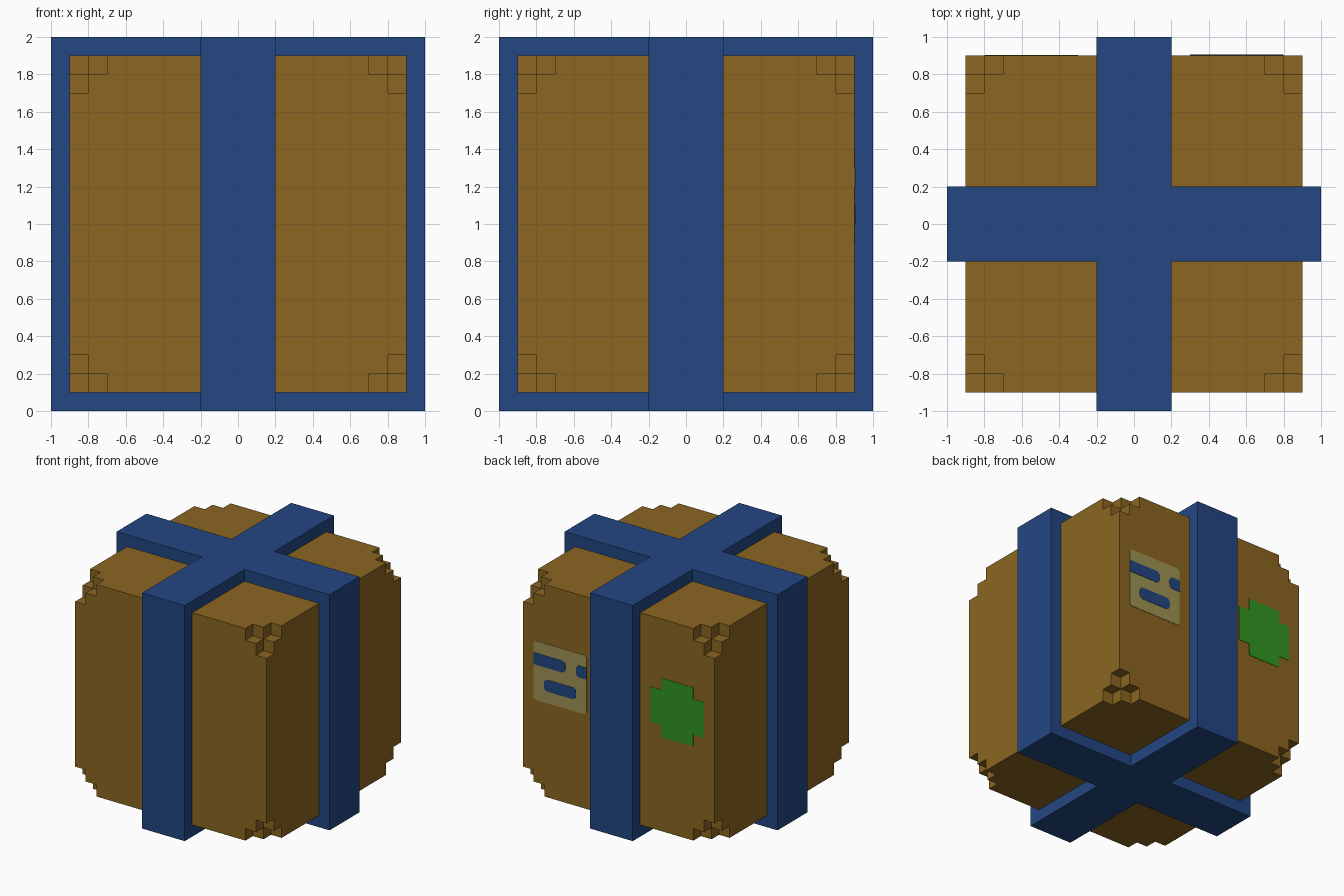
import bpy, bmesh, math

if "Cube" in bpy.data.objects:
    bpy.data.objects.remove(bpy.data.objects["Cube"])


def srgb(r, g, b):
    def lin(v):
        v /= 255
        return v / 12.92 if v <= 0.04045 else ((v + 0.055) / 1.055) ** 2.4
    return (lin(r), lin(g), lin(b), 1)


def material(name, rgb):
    m = bpy.data.materials.new(name)
    m.diffuse_color = srgb(*rgb)
    m.use_nodes = True
    m.node_tree.nodes["Principled BSDF"].inputs["Base Color"].default_value = m.diffuse_color
    return m


BROWN = material("cardboard brown", (139, 102, 33))
BLUE = material("ribbon blue", (35, 71, 131))
TAN = material("label tan", (158, 147, 83))
GREEN = material("sticker green", (49, 148, 34))


def finish(bm, name, mat):
    bmesh.ops.recalc_face_normals(bm, faces=bm.faces[:])
    me = bpy.data.meshes.new(name)
    bm.to_mesh(me)
    bm.free()
    me.materials.append(mat)
    ob = bpy.data.objects.new(name, me)
    bpy.context.collection.objects.link(ob)
    return ob


def prism(name, pts, to3d, depth, mat):
    """Extrude a closed 2D outline by the vector depth."""
    bm = bmesh.new()
    face = bm.faces.new([bm.verts.new(to3d(a, b)) for a, b in pts])
    res = bmesh.ops.extrude_face_region(bm, geom=[face], use_keep_orig=True)
    verts = [g for g in res["geom"] if isinstance(g, bmesh.types.BMVert)]
    bmesh.ops.translate(bm, verts=verts, vec=depth)
    return finish(bm, name, mat)


def plus(outer, inner):
    """Outline of a plus sign: arms reach outer, half as wide as inner."""
    pts = []
    for q in range(4):
        c, s = round(math.cos(q * math.pi / 2)), round(math.sin(q * math.pi / 2))
        for x, y in ((outer, -inner), (outer, inner), (inner, inner)):
            pts.append((x * c - y * s, x * s + y * c))
    return pts


def rounded(x0, x1, z0, z1, r_low, r_high):
    """Rectangle with rounded corners; separate radii at the x0 and x1 ends."""
    pts = []
    for x, z, sx, sz, r, a0 in ((x1, z1, -1, -1, r_high, 0), (x0, z1, 1, -1, r_low, 90),
                                (x0, z0, 1, 1, r_low, 180), (x1, z0, -1, 1, r_high, 270)):
        if r == 0:
            pts.append((x, z))
            continue
        for i in range(5):
            a = math.radians(a0 + i * 22.5)
            pts.append((x + sx * r + r * math.cos(a), z + sz * r + r * math.sin(a)))
    return pts


# Box with stepped notches at all eight corners
cuts = (-0.9, -0.8, -0.7, 0.7, 0.8, 0.9)
N = len(cuts) - 1


def filled(c):
    if min(c) < 0 or max(c) >= N:
        return False
    return sum(min(i, N - 1 - i) for i in c) > 1


bm = bmesh.new()
for i in range(N):
    for j in range(N):
        for k in range(N):
            cell = (i, j, k)
            if not filled(cell):
                continue
            for ax in range(3):
                for side in (0, 1):
                    near = list(cell)
                    near[ax] += 2 * side - 1
                    if filled(near):
                        continue
                    u, v = (ax + 1) % 3, (ax + 2) % 3
                    quad = []
                    for du, dv in ((0, 0), (1, 0), (1, 1), (0, 1)):
                        p = list(cell)
                        p[ax] += side
                        p[u] += du
                        p[v] += dv
                        quad.append(bm.verts.new((cuts[p[0]], cuts[p[1]], cuts[p[2]] + 1)))
                    bm.faces.new(quad if side else quad[::-1])
bmesh.ops.remove_doubles(bm, verts=bm.verts[:], dist=0.001)
bmesh.ops.dissolve_limit(bm, angle_limit=0.02, verts=bm.verts[:], edges=bm.edges[:])
finish(bm, "box", BROWN)

# Crossed ribbon bands around the box
prism("ribbon", plus(1.0, 0.2), lambda a, b: (a, b, 0), (0, 0, 2), BLUE)


# Thin plates on the back face
def back_plate(name, pts, thick, mat):
    prism(name, pts, lambda a, b: (a, 0.899, b), (0, thick, 0), mat)


back_plate("label", rounded(0.3, 0.8, 0.9, 1.4, 0.03, 0.03), 0.004, TAN)
back_plate("label_bar_long", rounded(0.5, 0.8, 1.2, 1.3, 0.035, 0), 0.007, BLUE)
back_plate("label_bar_short", rounded(0.3, 0.4, 1.2, 1.3, 0, 0.035), 0.007, BLUE)
back_plate("label_bar_low", rounded(0.4, 0.7, 1.0, 1.1, 0.035, 0.035), 0.007, BLUE)
back_plate("round_sticker", [(x - 0.55, z + 1.15) for x, z in
                             [p for q in range(4) for p in
                              [plus(0.25, 0.15)[q * 3 + n] for n in range(3)]]], 0.004, GREEN)
